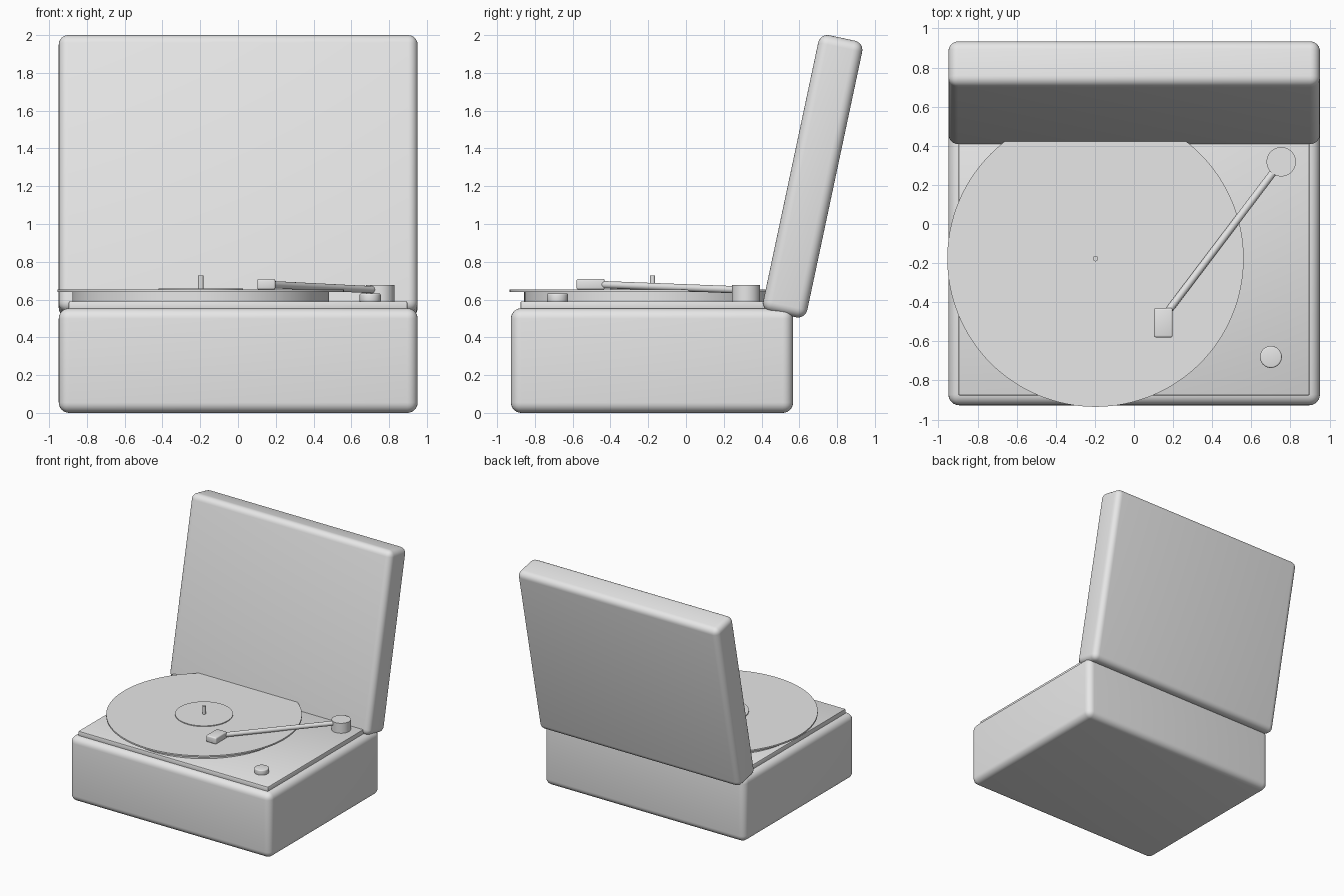
import bpy, math
from mathutils import Vector

if "Cube" in bpy.data.objects:
    bpy.data.objects.remove(bpy.data.objects["Cube"])

grey = bpy.data.materials.new("plain_grey")
grey.diffuse_color = (0.8, 0.8, 0.8, 1)
grey.use_nodes = True
grey.node_tree.nodes["Principled BSDF"].inputs["Base Color"].default_value = grey.diffuse_color


def finish(name, bevel=0.0, segments=4):
    ob = bpy.context.object
    ob.name = name
    ob.data.materials.append(grey)
    if bevel:
        mod = ob.modifiers.new("rounded_edges", 'BEVEL')
        mod.width = bevel
        mod.segments = segments
        mod.limit_method = 'ANGLE'
        bpy.ops.object.modifier_apply(modifier=mod.name)
    bpy.ops.object.shade_smooth_by_angle(angle=math.radians(35))
    return ob


def box(name, centre, size, bevel, segments=4, tilt=0.0):
    bpy.ops.mesh.primitive_cube_add(size=1, location=centre)
    bpy.context.object.scale = size
    bpy.ops.object.transform_apply(location=False, rotation=False, scale=True)
    bpy.context.object.rotation_euler.x = tilt
    return finish(name, bevel, segments)


def disc(name, x, y, radius, z0, z1, sides=96, bevel=0.0):
    bpy.ops.mesh.primitive_cylinder_add(vertices=sides, radius=radius, depth=z1 - z0,
                                        location=(x, y, (z0 + z1) / 2))
    return finish(name, bevel, 3)


def rod(name, start, end, radius):
    a, b = Vector(start), Vector(end)
    bpy.ops.mesh.primitive_cylinder_add(vertices=24, radius=radius, depth=(b - a).length,
                                        location=(a + b) / 2)
    bpy.context.object.rotation_euler = (b - a).to_track_quat('Z', 'Y').to_euler()
    return finish(name)


# Case: body, deck plate and open lid leaning back
box("case_body", (0.001, -0.18, 0.277), (1.9, 1.494, 0.554), 0.055, 6)
box("deck_plate", (0, -0.18, 0.565), (1.794, 1.394, 0.052), 0.008, 2)
box("lid", (0.001, 0.671, 1.2525), (1.9, 0.238, 1.497), 0.05, 6, tilt=-math.radians(12))

# Turntable stack on one axis
cx, cy = -0.197, -0.177
disc("platter", cx, cy, 0.68, 0.585, 0.64)
disc("record", cx, cy, 0.758, 0.639, 0.652, 128)
disc("record_label", cx, cy, 0.224, 0.65, 0.659, 64)
disc("spindle", cx, cy, 0.014, 0.65, 0.727, 24)

# Tonearm with pivot and head
disc("tonearm_pivot", 0.753, 0.318, 0.075, 0.585, 0.676, 48)
rod("tonearm", (0.753, 0.318, 0.65), (0.16, -0.465, 0.68), 0.019)
box("tonearm_head", (0.15, -0.505, 0.681), (0.096, 0.15, 0.056), 0.01, 3)

# Control knob
disc("control_knob", 0.70, -0.68, 0.056, 0.585, 0.632, 48, 0.008)
